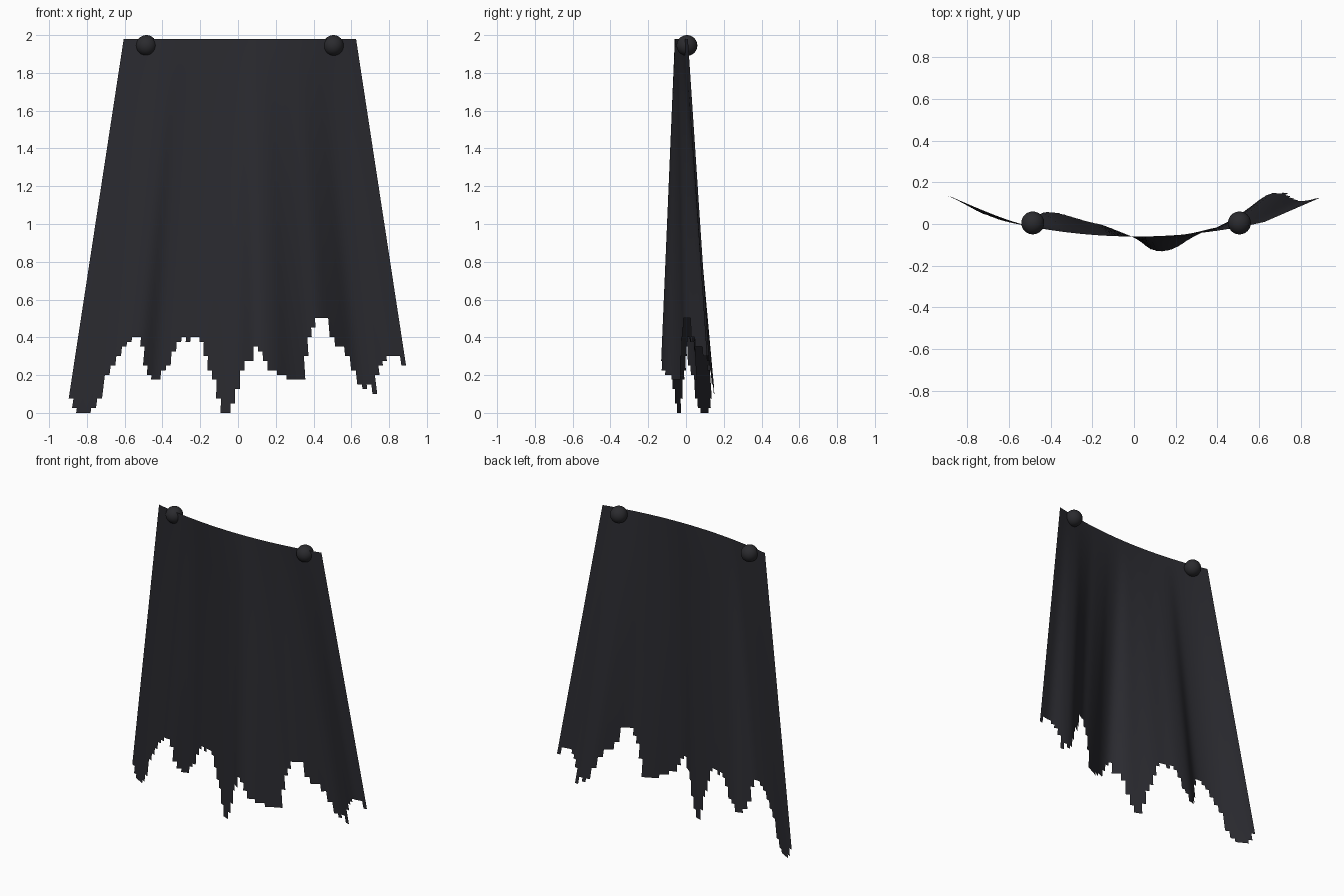
import bpy
import bmesh
import math

if "Cube" in bpy.data.objects:
    bpy.data.objects.remove(bpy.data.objects["Cube"], do_unlink=True)

TOP, ROWS, CENTRE = 1.98, 79, 0.01

# depth of the folds near the hem, evenly spaced from right edge to left edge
FOLDS = [.125, .085, .04, .01, .005, .05, .05, .025, 0, -.035, -.07,
         -.13, -.118, -.065, -.025, 0, .065, .13, .135, .113, .125]

# lowest cloth row left in each column of the ragged hem
HEM = [3, 1, 0, 0, 0, 1, 3, 8, 10, 12, 14, 15, 16, 16, 14, 10, 8, 7,
       7, 9, 10, 13, 15, 16, 15, 16, 16, 15, 12, 9, 7, 3, 0, 0, 2, 5,
       9, 11, 11, 14, 13, 11, 9, 9, 8, 8, 7, 7, 7, 7, 12, 16, 18, 20,
       20, 20, 16, 14, 14, 12, 9, 6, 5, 6, 4, 8, 10, 11, 12, 12, 12, 10]


def make_material(name, colour):
    mat = bpy.data.materials.new(name)
    mat.use_nodes = True
    mat.diffuse_color = colour
    shader = mat.node_tree.nodes["Principled BSDF"]
    shader.inputs["Base Color"].default_value = colour
    shader.inputs["Roughness"].default_value = 0.9
    return mat


def fold_depth(u):
    """Smooth curve through the fold depths, u from -1 to 1."""
    pos = (u + 1) / 2 * (len(FOLDS) - 1)
    i = min(int(pos), len(FOLDS) - 2)
    f = pos - i
    last = len(FOLDS) - 1
    a, b, c, d = (FOLDS[max(0, min(last, i + k))] for k in (-1, 0, 1, 2))
    return b + f / 2 * (c - a + f * (2*a - 5*b + 4*c - d + f * (3*(b - c) + d - a)))


def cloth_point(u, z):
    """Flared sheet: a shallow bow at the top opening into folds below."""
    drop = TOP - z
    x = CENTRE + u * (0.615 + 0.153 * drop)
    bow = -0.06 + 0.07 * u * u
    blend = drop / (TOP - 0.25)
    return x, bow + (fold_depth(u) - bow) * blend, z


def build_cape(mat):
    bm = bmesh.new()
    columns = len(HEM)
    grid = [[bm.verts.new(cloth_point(2 * c / columns - 1, TOP * r / ROWS))
             for c in range(columns + 1)] for r in range(ROWS + 1)]
    for c, lowest in enumerate(HEM):
        for r in range(lowest, ROWS):
            bm.faces.new((grid[r][c], grid[r][c + 1],
                          grid[r + 1][c + 1], grid[r + 1][c]))
    # drop the points left below the ragged edge
    loose = [v for v in bm.verts if not v.link_faces]
    bmesh.ops.delete(bm, geom=loose, context='VERTS')
    for face in bm.faces:
        face.smooth = True
    mesh = bpy.data.meshes.new("cape_cloth")
    bm.to_mesh(mesh)
    bm.free()
    mesh.materials.append(mat)
    cape = bpy.data.objects.new("cape_cloth", mesh)
    bpy.context.collection.objects.link(cape)


def build_clasp(name, side, mat):
    bpy.ops.mesh.primitive_uv_sphere_add(
        segments=24, ring_count=16, radius=0.055,
        location=(CENTRE + side * 0.495, 0.005, 1.945))
    clasp = bpy.context.object
    clasp.name = name
    clasp.data.materials.append(mat)
    bpy.ops.object.shade_smooth_by_angle(angle=math.radians(40))


cloth = make_material("charcoal cloth", (0.024, 0.024, 0.030, 1))
metal = make_material("dark clasp", (0.024, 0.024, 0.028, 1))
build_cape(cloth)
build_clasp("right_clasp", -1, metal)
build_clasp("left_clasp", 1, metal)
